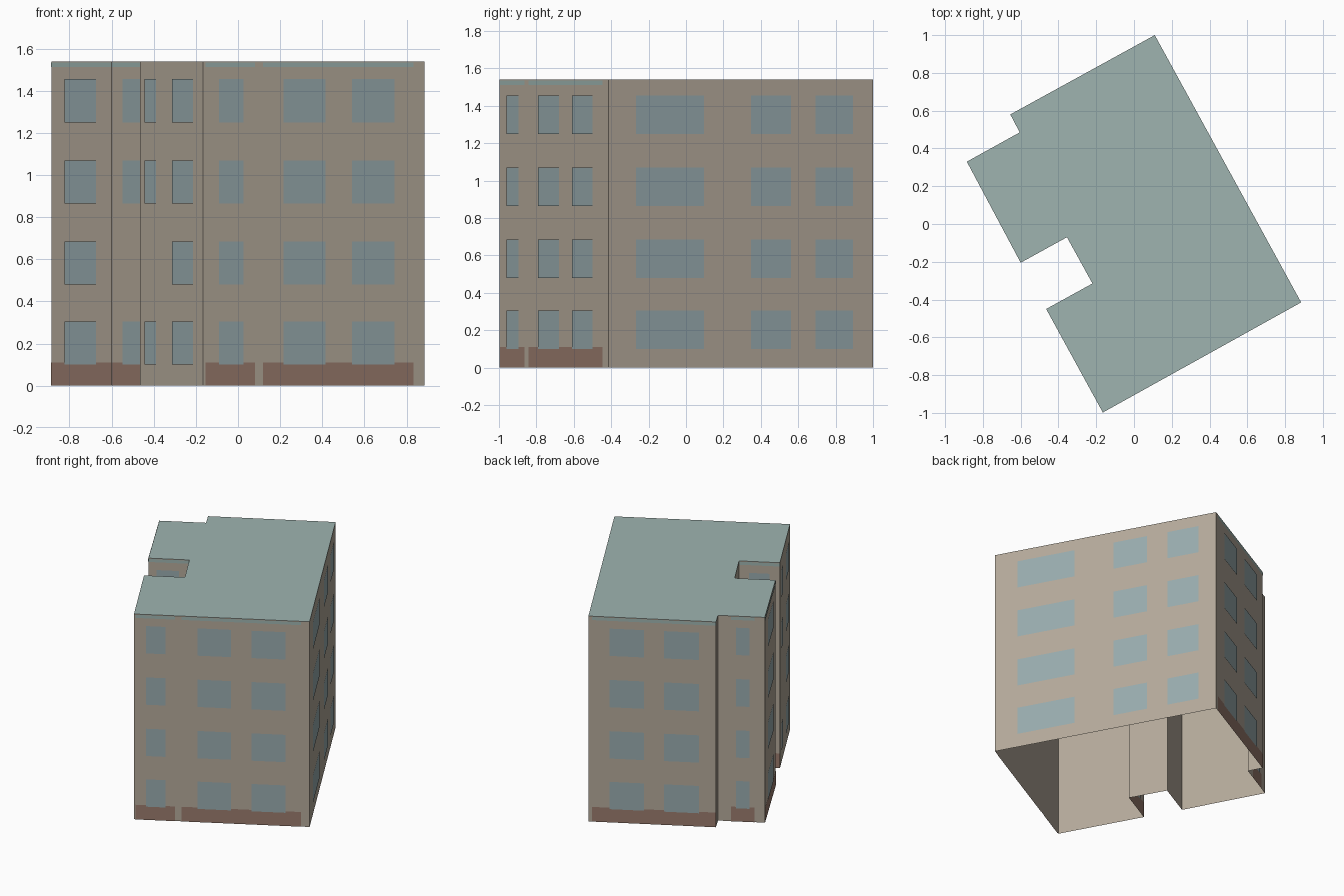
import bpy
from mathutils import Vector

cube = bpy.data.objects.get("Cube")
if cube:
    bpy.data.objects.remove(cube, do_unlink=True)


def material(name, rgb):
    m = bpy.data.materials.new(name)
    m.use_nodes = True
    m.diffuse_color = (*rgb, 1)
    bsdf = m.node_tree.nodes["Principled BSDF"]
    bsdf.inputs["Base Color"].default_value = (*rgb, 1)
    bsdf.inputs["Roughness"].default_value = 0.8
    return m


WALL = material("tan_render", (0.456, 0.397, 0.323))
GLASS = material("blue_grey_glass", (0.314, 0.407, 0.423))
BASE = material("brown_plinth", (0.319, 0.198, 0.153))
ROOF = material("grey_green_roof", (0.342, 0.456, 0.434))

HEIGHT = 1.54
FLOORS = [0.1, 0.48, 0.865, 1.25]
WINDOW_H = 0.205

# Footprint corners, clockwise from the rear corner
PLAN = [Vector(p) for p in (
    (0.11, 1.0), (0.885, -0.415), (-0.165, -0.998), (-0.465, -0.45), (-0.22, -0.315),
    (-0.355, -0.07), (-0.60, -0.205), (-0.885, 0.33), (-0.605, 0.485), (-0.655, 0.58))]
N = len(PLAN)


def mesh_object(name, verts, faces, mat):
    me = bpy.data.meshes.new(name)
    me.from_pydata(verts, [], faces)
    me.materials.append(mat)
    ob = bpy.data.objects.new(name, me)
    bpy.context.collection.objects.link(ob)
    return ob


def panels(name, rects, mat, offset):
    """Thin painted panels; each rect is wall number, start and end along it, bottom, top."""
    verts, faces = [], []
    for wall, t0, t1, z0, z1 in rects:
        a, b = PLAN[wall], PLAN[(wall + 1) % N]
        d = b - a
        out = Vector((-d.y, d.x)).normalized() * offset
        p, q = a + d * t0 + out, a + d * t1 + out
        i = len(verts)
        verts += [(q.x, q.y, z0), (p.x, p.y, z0), (p.x, p.y, z1), (q.x, q.y, z1)]
        faces.append((i, i + 1, i + 2, i + 3))
    return mesh_object(name, verts, faces, mat)


# Walls (open underneath) and flat roof
ring = [(p.x, p.y, 0) for p in PLAN] + [(p.x, p.y, HEIGHT) for p in PLAN]
mesh_object("walls", ring, [((i + 1) % N, i, i + N, (i + 1) % N + N) for i in range(N)], WALL)
mesh_object("roof", [(p.x, p.y, HEIGHT) for p in PLAN], [tuple(reversed(range(N)))], ROOF)

# Windows: spans along each wall, and whether the second floor has one
WINDOWS = {
    0: [(0.078, 0.219, True), (0.311, 0.463, True), (0.64, 0.897, True)],
    1: [(0.138, 0.329, True), (0.448, 0.638, True), (0.82, 0.93, True)],
    2: [(0.15, 0.483, True), (0.733, 0.917, False)],
    3: [(0.25, 0.75, False)],
    5: [(0.25, 0.80, False)],
    6: [(0.246, 0.772, True)],
    7: [(0.33, 0.61, True)],
    9: [(0.133, 0.406, True), (0.5625, 0.836, True)],
}
panes = [(w, t0, t1, z, z + WINDOW_H)
         for w, spans in WINDOWS.items() for t0, t1, second in spans
         for k, z in enumerate(FLOORS) if second or k != 1]
panels("windows", panes, GLASS, 0.004)

# Brown plinth and matching strip under the roof edge
BANDS = {1: [(0.05, 0.73), (0.767, 0.99)], 3: [(0, 1)], 5: [(0, 1)], 6: [(0, 1)],
         7: [(0.22, 0.72)], 9: [(0, 0.97)]}
spans = [(w, *s) for w, ss in BANDS.items() for s in ss]
panels("plinth", [(*s, 0, 0.11) for s in spans], BASE, 0.002)
panels("eaves_strip", [(*s, 1.512, 1.535) for s in spans], ROOF, 0.002)
